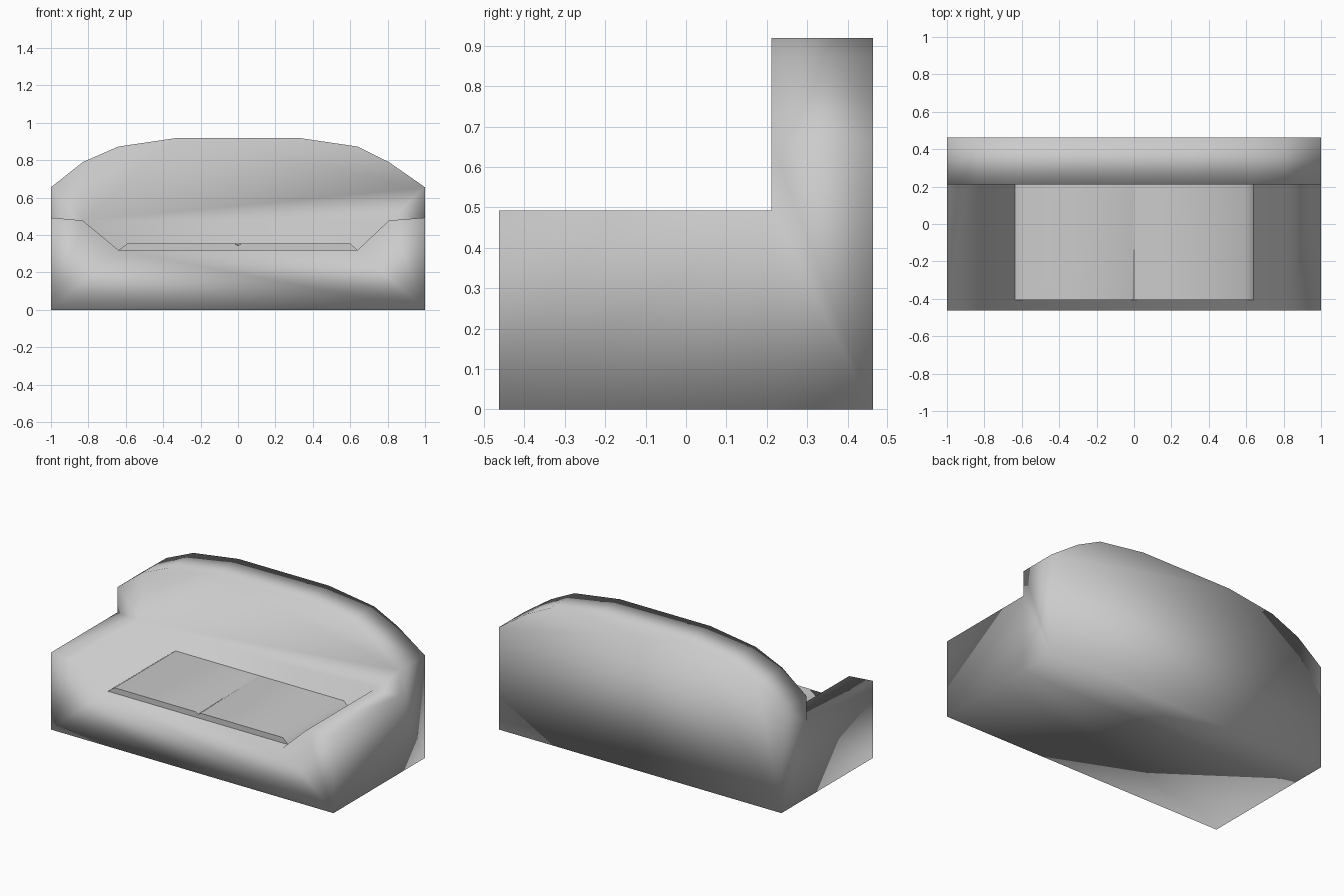
import bpy, bmesh, math

if "Cube" in bpy.data.objects:
    bpy.data.objects.remove(bpy.data.objects["Cube"])

FRONT, MID, REAR = -0.463, 0.212, 0.463


def finish(bm, name):
    bmesh.ops.recalc_face_normals(bm, faces=bm.faces)
    for f in bm.faces:
        f.smooth = True
    mesh = bpy.data.meshes.new(name)
    bm.to_mesh(mesh)
    bm.free()
    ob = bpy.data.objects.new(name, mesh)
    bpy.context.collection.objects.link(ob)
    return ob


def row(bm, profile, y):
    return [bm.verts.new((x, y, z)) for x, z in profile]


def strip(bm, a, b):
    for i in range(len(a) - 1):
        bm.faces.new((a[i], a[i + 1], b[i + 1], b[i]))


# Body: arms and seat profile in front, arched back profile behind
seat = [(-1, .493), (-.83, .478), (-.64, .32), (.64, .32), (.807, .478), (1, .493)]
arch = [(-1, .655), (-.83, .79), (-.64, .873), (-.32, .92),
        (.32, .92), (.64, .873), (.807, .79), (1, .655)]
base = [(-1, 0), (1, 0)]
bm = bmesh.new()
sf, sm = row(bm, seat, FRONT), row(bm, seat, MID)
am, ar = row(bm, arch, MID), row(bm, arch, REAR)
bf, bmid, br = (row(bm, base, y) for y in (FRONT, MID, REAR))
strip(bm, sf, sm)                                # arm and seat tops
strip(bm, am, ar)                                # top of the back
strip(bm, bf, bmid)                              # underside
strip(bm, bmid, br)
bm.faces.new(sf + bf[::-1])                      # front
bm.faces.new(sm + am[::-1])                      # backrest face
bm.faces.new(ar + br[::-1])                      # rear
for e in (0, -1):                                # outer sides
    bm.faces.new((bf[e], sf[e], sm[e], bmid[e]))
    bm.faces.new((bmid[e], sm[e], am[e], ar[e], br[e]))
finish(bm, "sofa_body")

# Seat cushions: chamfered slab with a tapering seam in the middle
front = [(-.64, .318), (-.59, .355), (-.02, .355), (0, .343), (.02, .355), (.6, .355), (.64, .318)]
taper = [(-.64, .318), (-.59, .355), (-.003, .355), (0, .354), (.003, .355), (.6, .355), (.64, .318)]
bm = bmesh.new()
rows = [row(bm, p, y) for p, y in ((front, -.405), (taper, .15), (taper, .214))]
for a, b in zip(rows, rows[1:]):
    strip(bm, a, b)
    bm.faces.new((a[0], b[0], b[-1], a[-1]))
bm.faces.new(rows[0])
bm.faces.new(rows[-1])
ob = finish(bm, "seat_cushions")
bpy.context.view_layer.objects.active = ob
ob.select_set(True)
bpy.ops.object.shade_smooth_by_angle(angle=math.radians(45))
